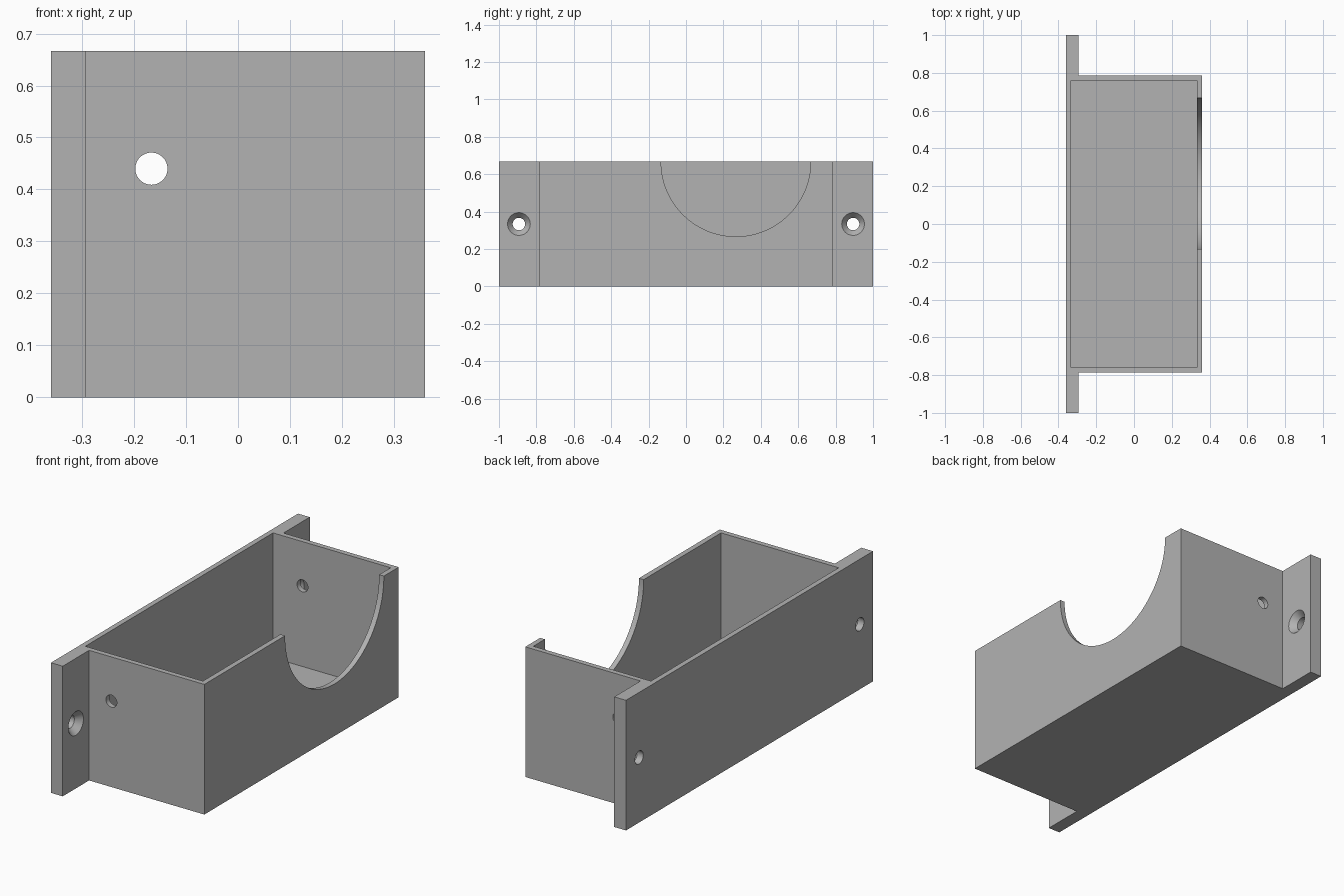
import bpy, bmesh, math
from mathutils import Matrix, Vector

cube = bpy.data.objects.get("Cube")
if cube:
    bpy.data.objects.remove(cube, do_unlink=True)

# Main dimensions
X0, X1 = -0.36, 0.36        # mounting face, open front wall
FLANGE_X = -0.2933          # front of the mounting flange
BOX_Y, WALL, H = 0.7867, 0.0267, 0.6667
SCREW_Y, SCREW_Z = 0.8933, H / 2

grey = bpy.data.materials.new("light grey plastic")
grey.use_nodes = True
colour = (0.45, 0.45, 0.45, 1)
grey.diffuse_color = colour
grey.node_tree.nodes["Principled BSDF"].inputs["Base Color"].default_value = colour


def make_object(name, bm):
    bmesh.ops.recalc_face_normals(bm, faces=bm.faces[:])
    mesh = bpy.data.meshes.new(name)
    bm.to_mesh(mesh)
    bm.free()
    mesh.materials.append(grey)
    obj = bpy.data.objects.new(name, mesh)
    bpy.context.collection.objects.link(obj)
    return obj


def extrude_profile(name, points, z0, z1):
    bm = bmesh.new()
    face = bm.faces.new([bm.verts.new((x, y, z0)) for x, y in points])
    new = bmesh.ops.extrude_face_region(bm, geom=[face])["geom"]
    bmesh.ops.translate(bm, vec=(0, 0, z1 - z0),
                        verts=[v for v in new if isinstance(v, bmesh.types.BMVert)])
    return make_object(name, bm)


def round_cutter(name, axis, centre, r_start, r_end, length, sides=48):
    """Cylinder or cone along the axis, r_start at its negative end."""
    turn = Vector((0, 0, 1)).rotation_difference(Vector(axis)).to_matrix().to_4x4()
    bm = bmesh.new()
    bmesh.ops.create_cone(bm, cap_ends=True, segments=sides, radius1=r_start,
                          radius2=r_end, depth=length,
                          matrix=Matrix.Translation(centre) @ turn)
    return make_object(name, bm)


# Box with a full-height mounting flange at each end
body = extrude_profile("mounting_box", [
    (X0, -1), (FLANGE_X, -1), (FLANGE_X, -BOX_Y), (X1, -BOX_Y),
    (X1, BOX_Y), (FLANGE_X, BOX_Y), (FLANGE_X, 1), (X0, 1)], 0, H)

# Open cavity above the floor
ix, iy = X1 - WALL, BOX_Y - WALL
cutters = [extrude_profile("cavity_cutter",
                           [(-ix, -iy), (ix, -iy), (ix, iy), (-ix, iy)], WALL, 1)]

# Half-round notch in the front wall
cutters.append(round_cutter("notch_cutter", (1, 0, 0), (X1, 0.2667, H), 0.4, 0.4, 0.2, 128))

for side in (-1, 1):
    # Cable hole in each end wall
    cutters.append(round_cutter("cable_hole_cutter", (0, 1, 0),
                                (-0.1667, side * (BOX_Y - WALL / 2), 0.44), 0.031, 0.031, 0.1))
    # Countersunk screw hole in each flange
    y = side * SCREW_Y
    cutters.append(round_cutter("screw_hole_cutter", (1, 0, 0),
                                ((X0 + FLANGE_X) / 2, y, SCREW_Z), 0.0333, 0.0333, 0.2))
    cutters.append(round_cutter("countersink_cutter", (1, 0, 0),
                                (FLANGE_X - 0.0117, y, SCREW_Z), 0.0323, 0.0693, 0.0433))

bpy.ops.object.select_all(action="DESELECT")
body.select_set(True)
bpy.context.view_layer.objects.active = body
for cutter in cutters:
    cutter.hide_render = True
    mod = body.modifiers.new(cutter.name, "BOOLEAN")
    mod.operation, mod.solver, mod.object = "DIFFERENCE", "EXACT", cutter
    bpy.ops.object.modifier_apply(modifier=mod.name)
    bpy.data.objects.remove(cutter, do_unlink=True)

bpy.ops.object.shade_smooth_by_angle(angle=math.radians(25))
